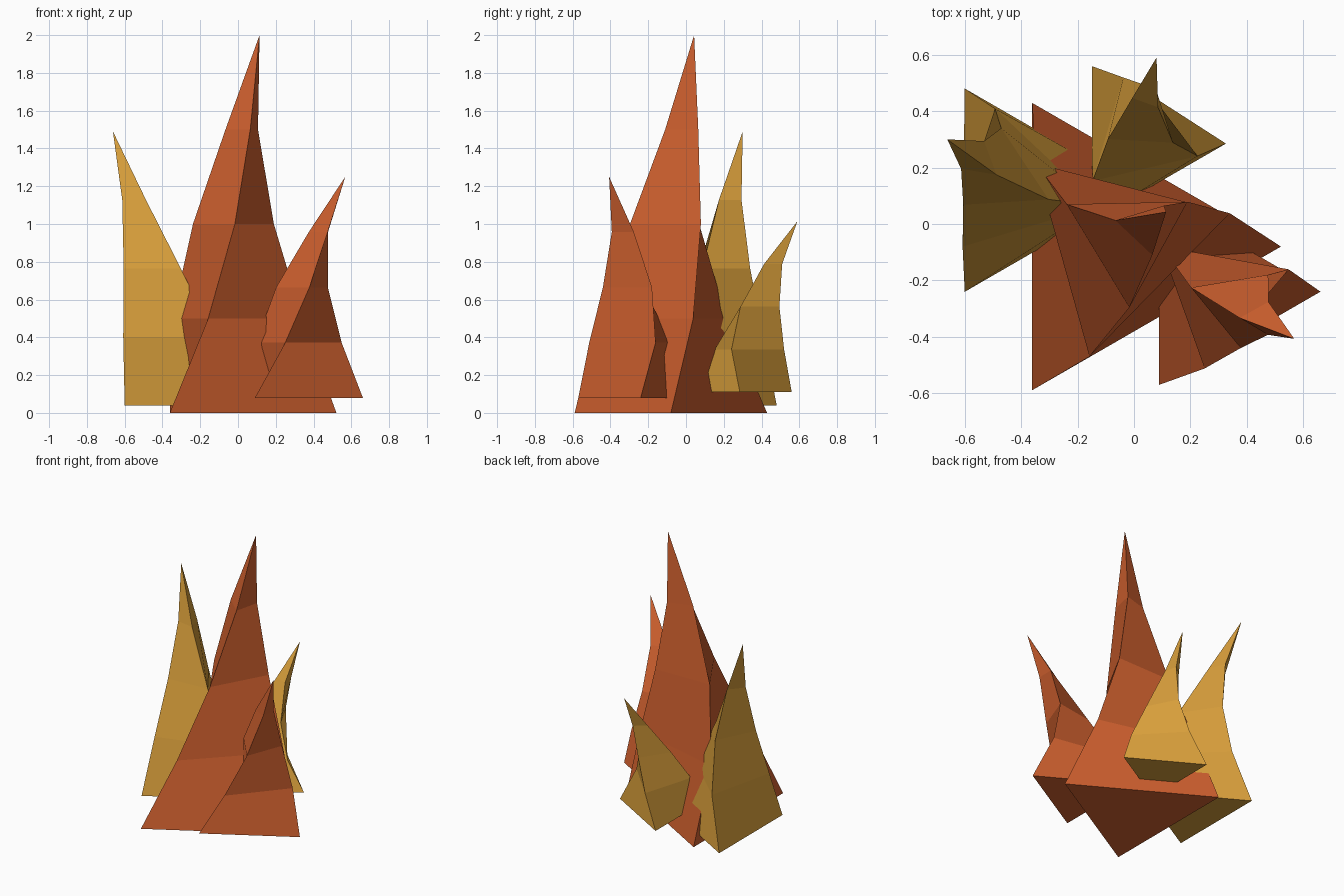
import bpy
from math import radians, cos, sin

cube = bpy.data.objects.get("Cube")
if cube:
    bpy.data.objects.remove(cube)


def material(name, colour):
    m = bpy.data.materials.new(name)
    m.use_nodes = True
    m.diffuse_color = colour
    bsdf = next(n for n in m.node_tree.nodes if n.type == 'BSDF_PRINCIPLED')
    bsdf.inputs["Base Color"].default_value = colour
    bsdf.inputs["Roughness"].default_value = 0.8
    return m


SIDES = 3
RINGS = 4


def flame(name, mat, base, radius, tip, twist):
    """Three-sided tongue that tapers, twists (degrees per ring) and bends to its tip."""
    verts, faces = [], []
    for i in range(RINGS):
        t = i / RINGS
        r = radius * (1 - t) ** 1.25
        # sideways bend grows with the square of the height
        cx = base[0] + (tip[0] - base[0]) * t ** 2
        cy = base[1] + (tip[1] - base[1]) * t ** 2
        z = base[2] + (tip[2] - base[2]) * t
        for k in range(SIDES):
            a = radians(360 * k / SIDES + twist * i)
            verts.append((cx + r * cos(a), cy + r * sin(a), z))
    verts.append(tip)
    top = len(verts) - 1

    # closed underside, side bands and pointed end
    faces.append(tuple(reversed(range(SIDES))))
    for i in range(RINGS):
        for k in range(SIDES):
            a, b = i * SIDES + k, i * SIDES + (k + 1) % SIDES
            if i < RINGS - 1:
                faces.append((a, b, b + SIDES, a + SIDES))
            else:
                faces.append((a, b, top))

    mesh = bpy.data.meshes.new(name)
    mesh.from_pydata(verts, [], faces)
    mesh.materials.append(mat)
    mesh.update()
    obj = bpy.data.objects.new(name, mesh)
    bpy.context.collection.objects.link(obj)
    return obj


orange = material("flame_orange", (0.65, 0.122, 0.029, 1))
yellow = material("flame_yellow", (0.68, 0.34, 0.043, 1))

# Tall central tongue and the smaller ones around it
flame("main_flame", orange, (-0.067, -0.08, 0), 0.588, (0.114, 0.043, 2.0), 15.6)
flame("front_left_flame", orange, (0.28, -0.24, 0.08), 0.381, (0.568, -0.407, 1.25), 19.7)
flame("right_flame", yellow, (-0.392, 0.12, 0.04), 0.416, (-0.662, 0.30, 1.49), -13.2)
flame("back_flame", yellow, (0.009, 0.285, 0.11), 0.317, (0.08, 0.59, 1.015), -16.6)
